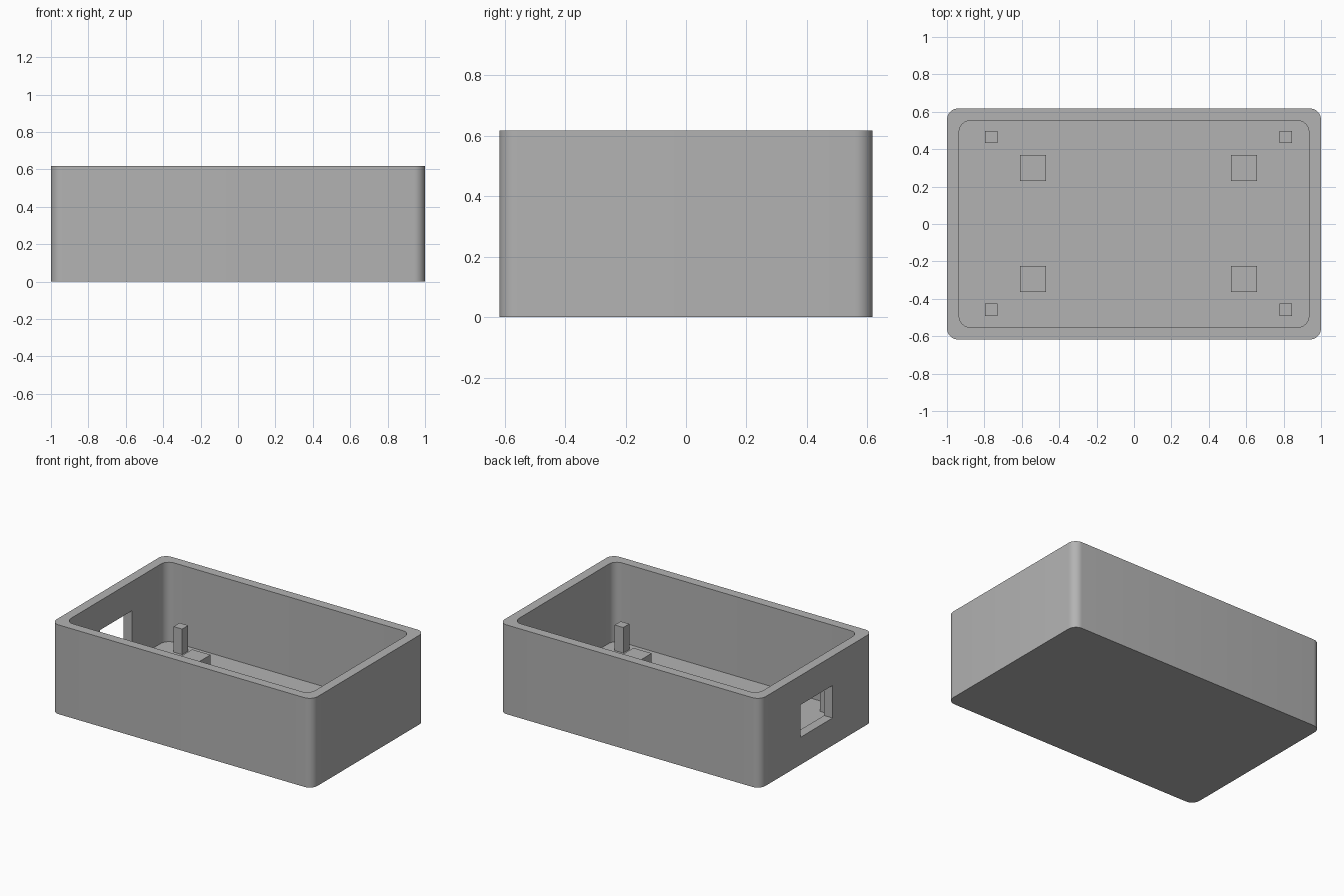
import bpy, bmesh, math

old = bpy.data.objects.get("Cube")
if old:
    bpy.data.objects.remove(old, do_unlink=True)

LENGTH, WIDTH, HEIGHT = 2.0, 1.235, 0.618
WALL, FLOOR, RADIUS = 0.065, 0.068, 0.06

plastic = bpy.data.materials.new("grey_plastic")
plastic.use_nodes = True
plastic.diffuse_color = (0.45, 0.45, 0.45, 1)
plastic.node_tree.nodes["Principled BSDF"].inputs["Base Color"].default_value = (0.45, 0.45, 0.45, 1)


def finish(bm, name):
    bmesh.ops.recalc_face_normals(bm, faces=bm.faces)
    mesh = bpy.data.meshes.new(name)
    bm.to_mesh(mesh)
    bm.free()
    mesh.materials.append(plastic)
    obj = bpy.data.objects.new(name, mesh)
    bpy.context.collection.objects.link(obj)
    return obj


def box(name, x0, x1, y0, y1, z0, z1):
    bm = bmesh.new()
    bmesh.ops.create_cube(bm, size=1)
    for v in bm.verts:
        v.co = ((x0, x1)[v.co.x > 0], (y0, y1)[v.co.y > 0], (z0, z1)[v.co.z > 0])
    return finish(bm, name)


def rounded_ring(bm, length, width, z, steps=8):
    """Closed ring of vertices around a rounded rectangle."""
    ring = []
    for i, (sx, sy) in enumerate([(1, 1), (-1, 1), (-1, -1), (1, -1)]):
        for k in range(steps + 1):
            a = math.pi / 2 * (i + k / steps)
            ring.append(bm.verts.new((sx * (length / 2 - RADIUS) + RADIUS * math.cos(a),
                                      sy * (width / 2 - RADIUS) + RADIUS * math.sin(a), z)))
    return ring


# Open tray: outer wall, rim, inner wall and floor
bm = bmesh.new()
inner = (LENGTH - 2 * WALL, WIDTH - 2 * WALL)
rings = [rounded_ring(bm, LENGTH, WIDTH, 0), rounded_ring(bm, LENGTH, WIDTH, HEIGHT),
         rounded_ring(bm, *inner, HEIGHT), rounded_ring(bm, *inner, FLOOR)]
for low, high in zip(rings, rings[1:]):
    for i in range(len(low)):
        j = (i + 1) % len(low)
        bm.faces.new((low[i], low[j], high[j], high[i]))
bm.faces.new(rings[0])
bm.faces.new(rings[-1])
tray = finish(bm, "enclosure_tray")

# Port opening through the end wall
cutter = box("port_cutter", -1.1, -0.85, -0.175, 0.175, 0.19, 0.415)
cutter.hide_render = True
port = tray.modifiers.new("port_opening", 'BOOLEAN')
port.operation = 'DIFFERENCE'
port.solver = 'EXACT'
port.object = cutter
bpy.context.view_layer.objects.active = tray
tray.select_set(True)
bpy.ops.object.modifier_apply(modifier=port.name)
bpy.data.objects.remove(cutter, do_unlink=True)
bpy.ops.object.shade_smooth_by_angle(angle=math.radians(30))


# Support pads and locating pegs standing on the floor
def pillar(name, x, y, size, top):
    h = size / 2
    box(name, x - h, x + h, y - h, y + h, FLOOR - 0.01, top)


for side, y_sign in (("back", 1), ("front", -1)):
    for end, pad_x, peg_x in (("right", -0.54, -0.763), ("left", 0.588, 0.812)):
        pillar(f"support_pad_{side}_{end}", pad_x, y_sign * 0.297 + 0.003, 0.14, 0.16)
        pillar(f"locating_peg_{side}_{end}", peg_x, y_sign * 0.462 + 0.003, 0.066, 0.245)
